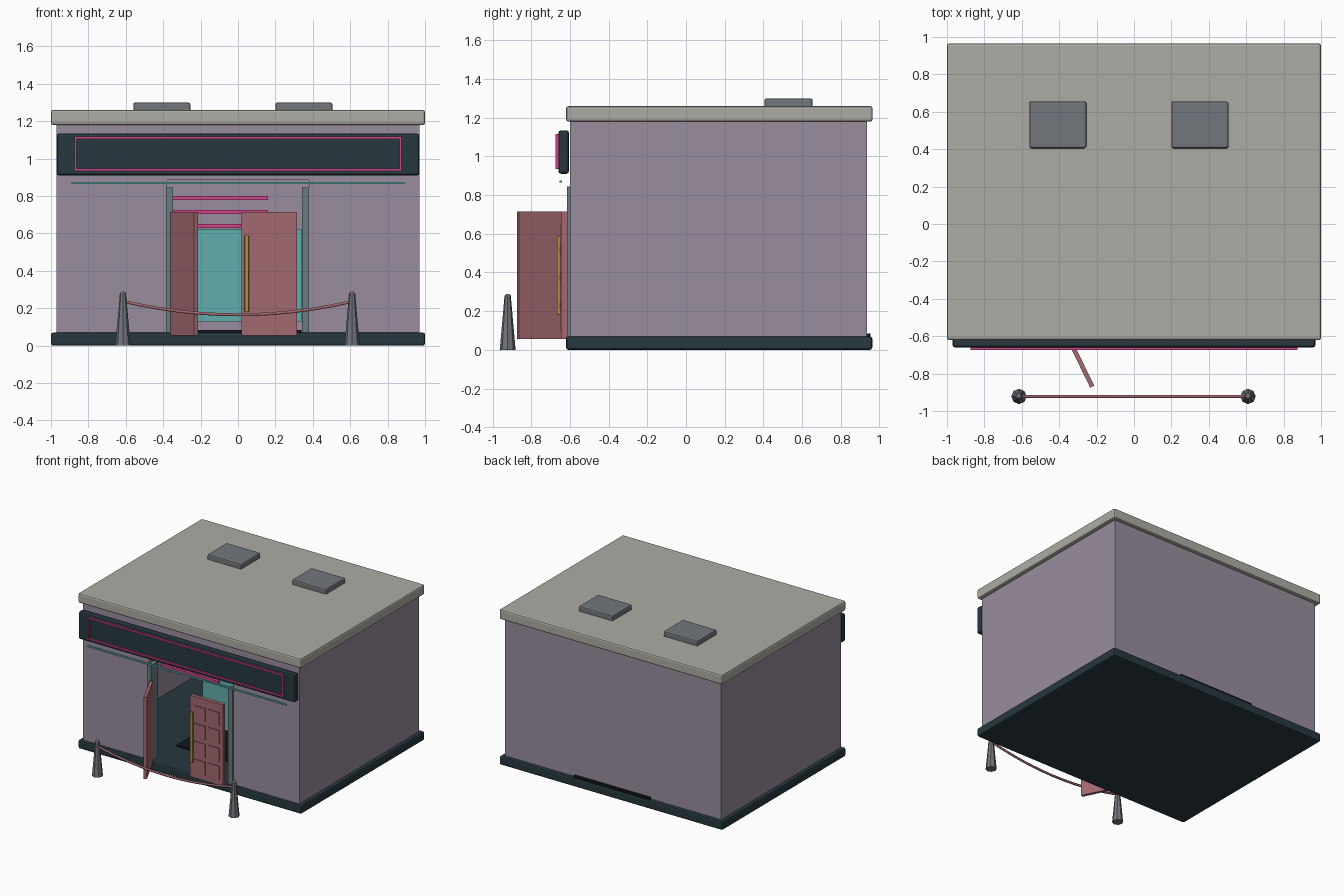
import bpy, math
from mathutils import Matrix

if "Cube" in bpy.data.objects:
    bpy.data.objects.remove(bpy.data.objects["Cube"])


def mat(name, r, g, b):
    m = bpy.data.materials.new(name)
    m.diffuse_color = (r, g, b, 1)
    m.use_nodes = True
    m.node_tree.nodes["Principled BSDF"].inputs["Base Color"].default_value = m.diffuse_color
    return m


LILAC = mat("lilac_wall", .32, .27, .34)
STONE = mat("stone", .42, .41, .37)
DARK = mat("dark_teal", .02, .04, .05)
BLACK = mat("near_black", .006, .008, .012)
METAL = mat("grey_metal", .17, .18, .20)
PINK = mat("neon_pink", .62, .06, .25)
TEAL = mat("neon_teal", .12, .42, .42)
FRAME = mat("frame_grey_teal", .14, .20, .22)
DOOR = mat("door_red", .36, .14, .16)
GOLD = mat("gold", .42, .28, .06)


def box(name, x, y, z, m=None, bevel=0):
    """Box from (min, max) ranges, optionally bevelled."""
    bpy.ops.mesh.primitive_cube_add(size=1)
    o = bpy.context.object
    o.name = name
    rs = (x, y, z)
    o.data.transform(Matrix.Translation([(a + b) / 2 for a, b in rs])
                     @ Matrix.Diagonal([b - a for a, b in rs] + [1]))
    if m:
        o.data.materials.append(m)
    if bevel:
        mod = o.modifiers.new("bevel", 'BEVEL')
        mod.width = bevel
        mod.segments = 2
    return o


# Shell: plinth, hollow walls with door opening, roof and roof vents
box("plinth", (-1, 1), (-.62, .963), (0, .07), DARK, .012)
walls = box("walls", (-.97, .97), (-.6, .935), (.065, 1.19), LILAC)
cutters = [box("room_cutter", (-.93, .93), (-.56, .895), (0, 1.3)),
           box("doorway_cutter", (-.38, .38), (-.7, -.5), (0, .885))]
for c in cutters:
    c.hide_render = True
    c.hide_viewport = True
    mod = walls.modifiers.new("cut", 'BOOLEAN')
    mod.operation = 'DIFFERENCE'
    mod.solver = 'EXACT'
    mod.object = c
box("roof", (-1, 1), (-.62, .965), (1.18, 1.26), STONE, .012)
for x in (-.56, .2):
    box("roof_vent", (x, x + .305), (.405, .655), (1.25, 1.3), METAL, .01)

# Sign board with a neon border, and a neon line below it
box("sign_board", (-.97, .97), (-.66, -.605), (.91, 1.135), DARK, .014)
for z in (.935, 1.105):
    box("sign_border_rail", (-.875, .875), (-.674, -.655), (z, z + .012), PINK)
for x in (-.875, .863):
    box("sign_border_side", (x, x + .012), (-.674, -.655), (.935, 1.117), PINK)
box("neon_line", (-.89, .89), (-.654, -.642), (.864, .876), TEAL)

# Door posts
for a, b in ((-.385, -.348), (.342, .38)):
    box("door_post", (a, b), (-.615, -.53), (.07, .845), FRAME)

# Right door, closed, with raised panels and a pull handle
box("right_door", (.02, .315), (-.645, -.615), (.055, .715), DOOR)
for row in range(4):
    for x in (.06, .185):
        z = .1 + row * .145
        box("door_panel", (x, x + .1), (-.652, -.64), (z, z + .11), DOOR)
box("door_handle", (.035, .058), (-.668, -.65), (.18, .59), GOLD, .004)

# Left door, swung outwards about its hinge
left = box("left_door", (0, .3), (-.012, .012), (.055, .715), DOOR)
left.location = (-.355, -.6, 0)
left.rotation_euler.z = math.radians(-64)

# Interior: dance floor, screen and hanging neon strips
box("dance_floor", (-.34, .34), (-.3, .955), (.065, .085), BLACK)
box("back_screen", (-.34, .34), (.03, .06), (.13, .625), TEAL)
for y, z in ((-.47, .79), (-.2, .715), (.02, .64)):
    box("neon_strip", (-.355, .16), (y - .011, y + .011), (z - .011, z + .011), PINK)

# Barrier posts: tapered cones with ball tops
for x in (-.615, .61):
    bpy.ops.mesh.primitive_cone_add(vertices=8, radius1=.041, radius2=.017,
                                    depth=.27, location=(x, -.922, .135))
    o = bpy.context.object
    o.name = "barrier_post"
    o.data.materials.append(METAL)
    bpy.ops.mesh.primitive_uv_sphere_add(segments=8, ring_count=6, radius=.018,
                                         location=(x, -.922, .272))
    o = bpy.context.object
    o.name = "barrier_ball"
    o.data.materials.append(METAL)

# Sagging rope
curve = bpy.data.curves.new("barrier_rope", 'CURVE')
curve.dimensions = '3D'
curve.bevel_depth = .009
curve.bevel_resolution = 1
curve.use_fill_caps = True
sp = curve.splines.new('POLY')
sp.points.add(12)
for i, p in enumerate(sp.points):
    t = i / 6 - 1
    p.co = (.605 * t, -.922, .165 + .07 * t * t, 1)
curve.materials.append(DOOR)
rope = bpy.data.objects.new("barrier_rope", curve)
bpy.context.collection.objects.link(rope)
